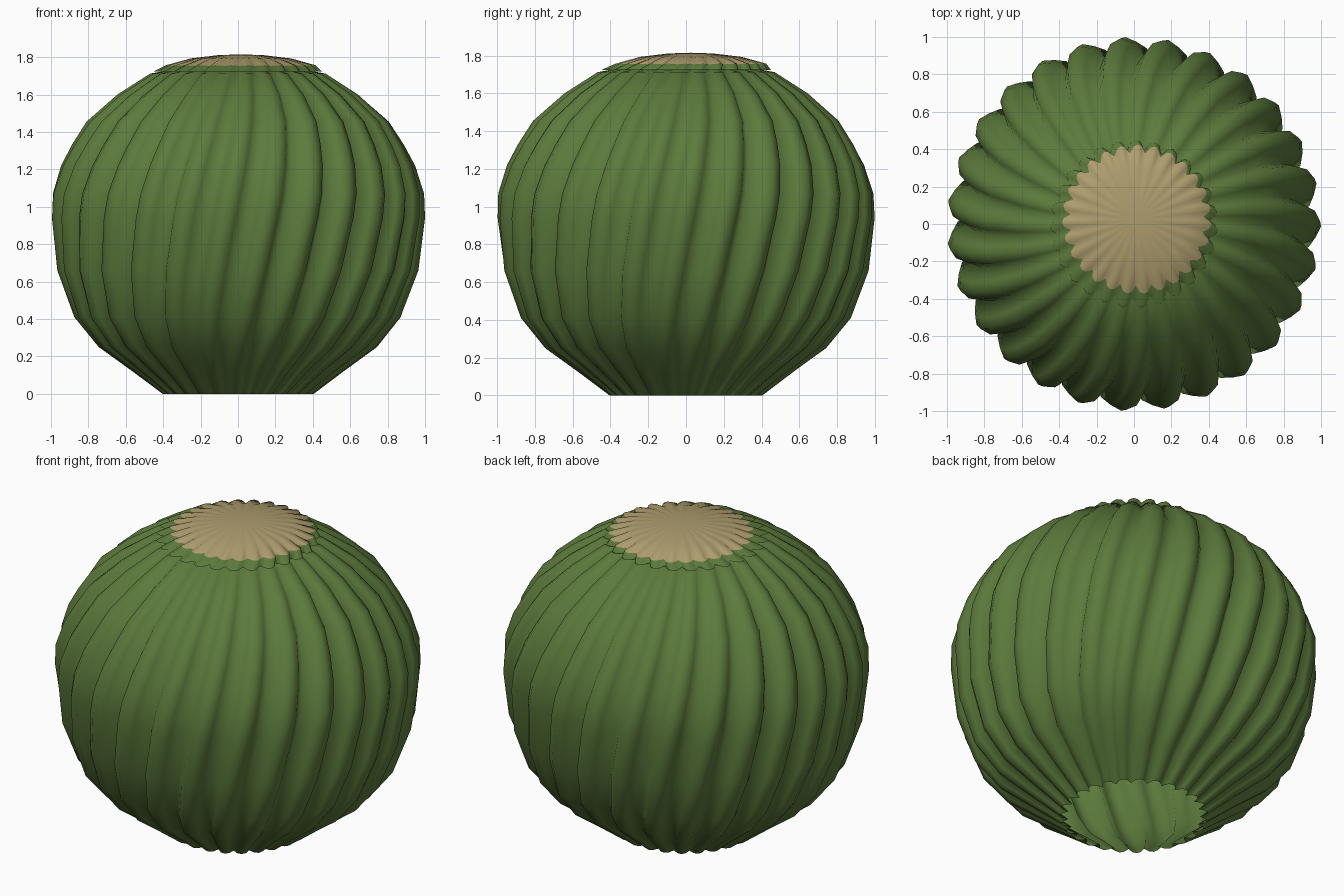
import bpy, bmesh, math

cube = bpy.data.objects.get("Cube")
if cube:
    bpy.data.objects.remove(cube, do_unlink=True)

RIBS = 27
STEPS = 4             # columns per rib
COLS = RIBS * STEPS
TWIST = 0.21          # radians of spiral per unit of height


def material(name, rgb):
    m = bpy.data.materials.new(name)
    m.use_nodes = True
    m.diffuse_color = (*rgb, 1)
    m.node_tree.nodes["Principled BSDF"].inputs["Base Color"].default_value = (*rgb, 1)
    return m


green = material("cactus green", (0.108, 0.195, 0.045))
tan = material("woolly tan", (0.42, 0.335, 0.155))


def ribbed_ring(bm, radius, z, depth, centre=(0, 0), ridge=0.0):
    """Ring of blunt lobes with pinched valleys, turned with height."""
    ring = []
    for i in range(COLS):
        lobe = abs(math.cos(math.pi * i / STEPS)) ** 0.75
        angle = math.tau * i / COLS + TWIST * (z - 1)
        r = radius * (1 - depth * (1 - lobe))
        ring.append(bm.verts.new((centre[0] + r * math.cos(angle),
                                  centre[1] + r * math.sin(angle),
                                  z - ridge * (1 - lobe))))
    return ring


def bridge(bm, low, high, mat=0):
    for i in range(COLS):
        j = (i + 1) % COLS
        bm.faces.new((low[i], low[j], high[j], high[i])).material_index = mat


def finish(bm, name, mats):
    for f in bm.faces:
        f.smooth = True
    mesh = bpy.data.meshes.new(name)
    bm.to_mesh(mesh)
    bm.free()
    for m in mats:
        mesh.materials.append(m)
    bpy.context.collection.objects.link(bpy.data.objects.new(name, mesh))


# Spiral ribbed body, open underneath, closing in under the crown
profile = [(0.405, 0), (0.565, 0.12), (0.745, 0.25), (0.875, 0.41), (0.967, 0.66),
           (1.0, 0.94), (0.995, 1.07), (0.948, 1.22), (0.89, 1.33), (0.81, 1.455),
           (0.645, 1.6), (0.47, 1.712), (0.36, 1.732)]
bm = bmesh.new()
rings = [ribbed_ring(bm, r, z, 0.11) for r, z in profile]
for low, high in zip(rings, rings[1:]):
    bridge(bm, low, high)
finish(bm, "ribbed_body", [green])

# Shallow domed crown: green scalloped rim, tan woolly middle
C = (0.015, 0.025)
bm = bmesh.new()
rim = ribbed_ring(bm, 0.45, 1.724, 0.12)
edge = ribbed_ring(bm, 0.40, 1.757, 0.11, C, 0.004)
mid = ribbed_ring(bm, 0.27, 1.793, 0.0, C, 0.003)
inner = ribbed_ring(bm, 0.12, 1.811, 0.0, C, 0.001)
bridge(bm, rim, edge)
bridge(bm, edge, mid, 1)
bridge(bm, mid, inner, 1)
tip = bm.verts.new((*C, 1.815))
for i in range(COLS):
    bm.faces.new((inner[i], inner[(i + 1) % COLS], tip)).material_index = 1
finish(bm, "crown_cap", [green, tan])
